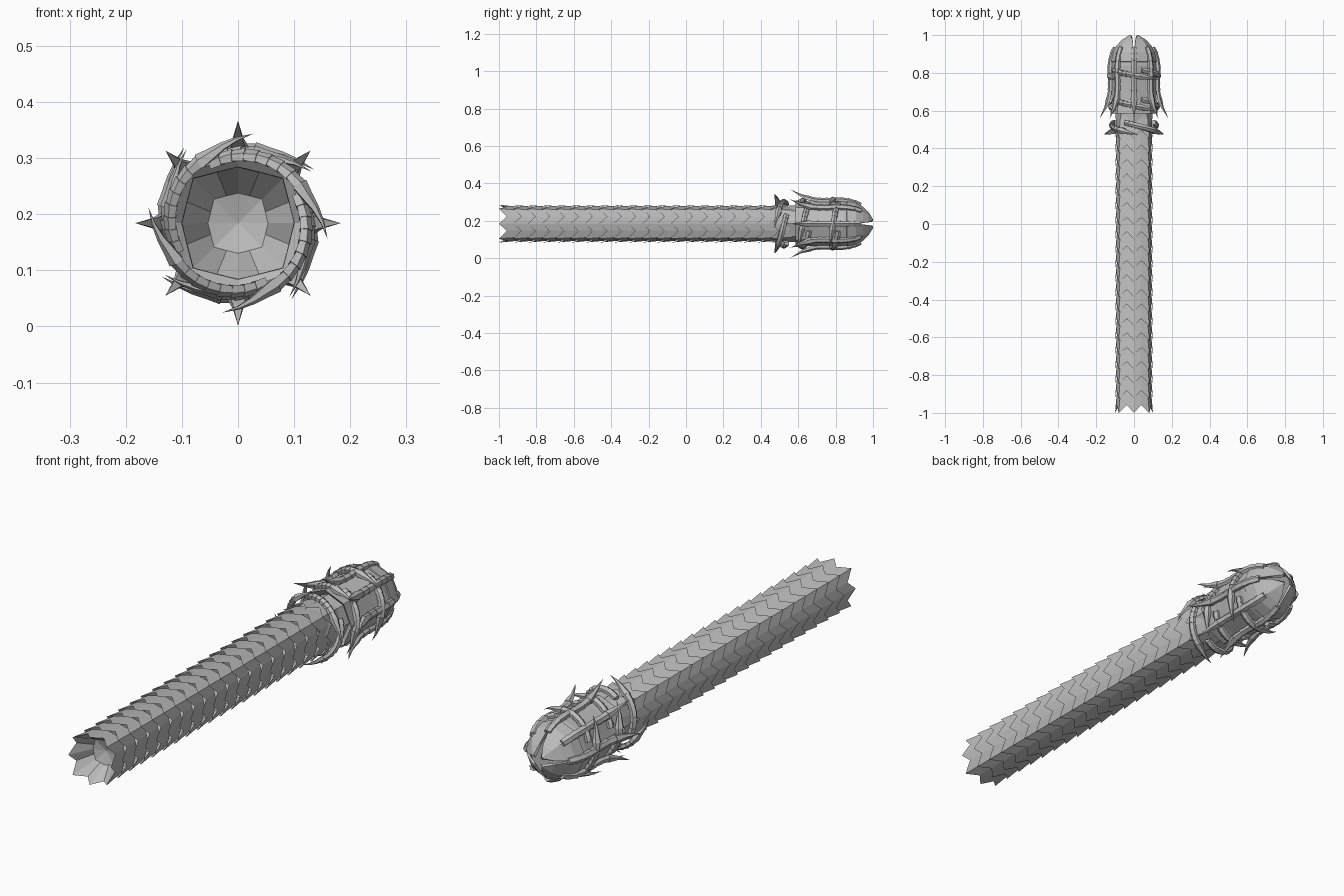
import bpy, bmesh, math
from mathutils import Vector

if "Cube" in bpy.data.objects:
    bpy.data.objects.remove(bpy.data.objects["Cube"])

CZ = 0.184                      # height of the long axis
grey = bpy.data.materials.new("stone grey")
grey.diffuse_color = (0.5, 0.5, 0.5, 1)
grey.use_nodes = True
grey.node_tree.nodes["Principled BSDF"].inputs["Base Color"].default_value = grey.diffuse_color


def finish(bm, name):
    me = bpy.data.meshes.new(name)
    bm.to_mesh(me)
    bm.free()
    me.materials.append(grey)
    ob = bpy.data.objects.new(name, me)
    bpy.context.collection.objects.link(ob)
    return ob


def pol(a, r, y):
    """Point around the y axis; a in degrees, 0 = +x, 90 = up."""
    a = math.radians(a)
    return Vector((r * math.cos(a), y, CZ + r * math.sin(a)))


def bridge(bm, A, B):
    n = len(A)
    for i in range(n):
        j = (i + 1) % n
        bm.faces.new((A[i], A[j], B[j], B[i]))


def body_r(k):
    """Rounded-square section: 8 corners (even k) and edge midpoints (odd k)."""
    def corner(c):
        return 0.101 if c % 2 == 0 else 0.114
    if k % 2 == 0:
        return corner(k // 2)
    return 0.5 * (corner(k // 2) + corner(k // 2 + 1)) * math.cos(math.radians(22.5))


def body_ring(bm, y, s, notch=0.0):
    return [bm.verts.new(pol(k * 22.5, body_r(k) * s, y + notch * (k % 2))) for k in range(16)]


# Body: overlapping flared segments with toothed rims
bm = bmesh.new()
for i in range(20):
    y = -1 + 0.0765 * i
    bridge(bm, body_ring(bm, y, 1.0, 0.042), body_ring(bm, y + 0.115, 0.89))
finish(bm, "body_segments")

# Hollow tail end, closed by a shallow cap
bm = bmesh.new()
rim = body_ring(bm, -0.999, 0.99, 0.042)
deep = body_ring(bm, -0.90, 0.53)
bridge(bm, deep, rim)
mid = bm.verts.new(pol(0, 0, -0.885))
for k in range(16):
    bm.faces.new((mid, deep[(k + 1) % 16], deep[k]))
finish(bm, "tail_socket")

# Head core: eight-sided shell with a flared rear collar
bm = bmesh.new()
prof = [(0.45, 0.094), (0.61, 0.098), (0.585, 0.125), (0.66, 0.118), (0.76, 0.120),
        (0.84, 0.124), (0.89, 0.117), (0.93, 0.098), (0.93, 0.06)]
rings = [[bm.verts.new(pol(k * 45, r, y)) for k in range(8)] for y, r in prof]
for A, B in zip(rings, rings[1:]):
    bridge(bm, A, B)
bm.faces.new(rings[-1])
bmesh.ops.recalc_face_normals(bm, faces=bm.faces)
finish(bm, "head_core")

# Jaw: four curved petals closing towards the mouth
bm = bmesh.new()
jaw = [(0.86, 0.126, 44), (0.91, 0.116, 44), (0.945, 0.092, 42), (0.975, 0.064, 38), (1.0, 0.030, 8)]
for q in range(4):
    c = 45 + 90 * q
    loops = []
    for y, r, h in jaw:
        out = [bm.verts.new(pol(c + d * h, r, y)) for d in (-1, 0, 1)]
        inn = [bm.verts.new(pol(c + d * h, r - 0.012, y - 0.004)) for d in (1, 0, -1)]
        loops.append(out + inn)
    for A, B in zip(loops, loops[1:]):
        bridge(bm, A, B)
    bm.faces.new(loops[0])
    bm.faces.new(loops[-1])
bmesh.ops.recalc_face_normals(bm, faces=bm.faces)
finish(bm, "jaw_petals")


def thorn(bm, pts, w, h, tip_from):
    """Chain of flared links along pts, then a sharp tip from index tip_from on."""
    def loop(i, s):
        p = pts[i]
        d = (pts[min(i + 1, len(pts) - 1)] - pts[max(i - 1, 0)]).normalized()
        up = Vector((p.x, 0, p.z - CZ))
        up = (up - d * up.dot(d)).normalized()
        side = d.cross(up)
        sec = [(-1, -.7), (1, -.7), (1, .35), (0, 1), (-1, .35)]
        return [bm.verts.new(p + side * (a * w * s) + up * (b * h * s)) for a, b in sec]
    for i in range(tip_from):
        A, B = loop(i, 0.82), loop(i + 1, 1.0)
        bridge(bm, A, B)
        bm.faces.new(A[::-1])
        bm.faces.new(B)
    A = loop(tip_from, 1.15)
    bm.faces.new(A[::-1])
    n = len(pts) - 1
    for i in range(tip_from + 1, n):
        B = loop(i, 1.15 * (n - i) / (n - tip_from))
        bridge(bm, A, B)
        A = B
    end = bm.verts.new(pts[-1])
    for i in range(5):
        bm.faces.new((A[i], A[(i + 1) % 5], end))


# Eight lengthwise ribs, each ending in an outward spike
path = [(0.935, 0.100), (0.90, 0.115), (0.865, 0.124), (0.825, 0.128), (0.785, 0.127),
        (0.745, 0.125), (0.705, 0.126), (0.665, 0.132), (0.615, 0.150), (0.558, 0.183)]
bm = bmesh.new()
for k in range(8):
    thorn(bm, [pol(45 * k, r, y) for y, r in path], 0.016, 0.014, 7)
bmesh.ops.recalc_face_normals(bm, faces=bm.faces)
finish(bm, "spiked_ribs")


# Coiling bands: four overlapping curved thorns per ring
def coil(name, yc, r0, tip_angle, drift):
    bm = bmesh.new()
    n = 12
    for q in range(4):
        pts = []
        for i in range(n + 1):
            t = i / n
            r = r0 + 0.018 * t + 0.028 * max(0, (t - 0.72) / 0.28) ** 1.3
            pts.append(pol(tip_angle + 90 * q + (1 - t) * 125, r, yc + drift * (0.5 - t)))
        thorn(bm, pts, 0.015, 0.014, 8)
    bmesh.ops.recalc_face_normals(bm, faces=bm.faces)
    finish(bm, name)


coil("neck_coil", 0.505, 0.116, 80, 0.065)
coil("collar_coil", 0.63, 0.114, 35, 0.06)
coil("head_coil", 0.79, 0.120, 35, 0.05)
